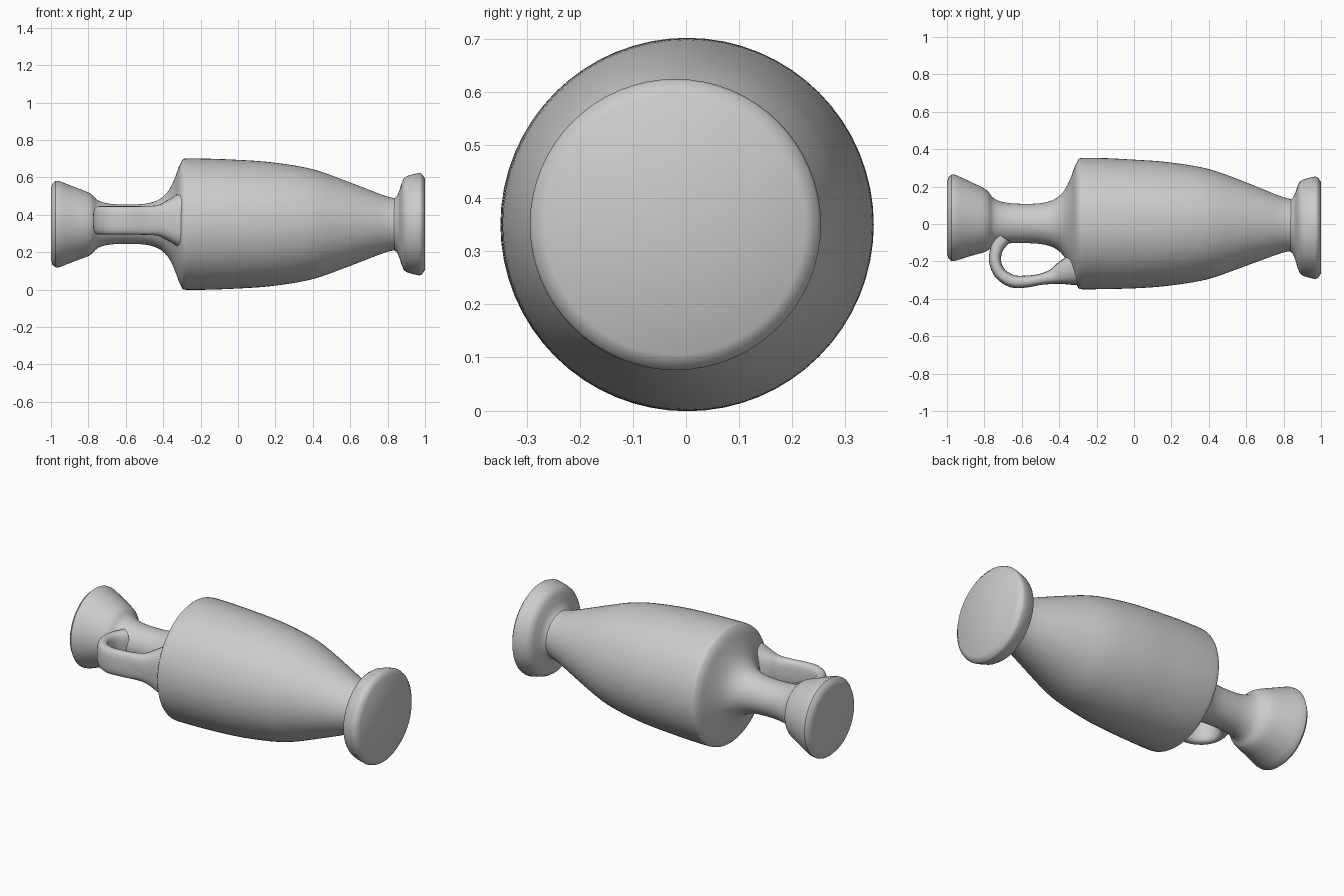
import bpy, bmesh, math
from mathutils import Vector

if "Cube" in bpy.data.objects:
    bpy.data.objects.remove(bpy.data.objects["Cube"])

clay = bpy.data.materials.new("grey clay")
clay.diffuse_color = (0.6, 0.6, 0.6, 1)
clay.use_nodes = True
clay.node_tree.nodes["Principled BSDF"].inputs["Base Color"].default_value = clay.diffuse_color


def skin(name, rings, angle):
    """Join closed rings of points into a capped, smooth-shaded tube."""
    bm = bmesh.new()
    loops = [[bm.verts.new(p) for p in ring] for ring in rings]
    n = len(loops[0])
    for a, b in zip(loops, loops[1:]):
        for i in range(n):
            j = (i + 1) % n
            bm.faces.new((a[i], a[j], b[j], b[i]))
    bm.faces.new(loops[0])
    bm.faces.new(loops[-1])
    bmesh.ops.recalc_face_normals(bm, faces=bm.faces)
    mesh = bpy.data.meshes.new(name)
    bm.to_mesh(mesh)
    bm.free()
    mesh.materials.append(clay)
    obj = bpy.data.objects.new(name, mesh)
    bpy.context.collection.objects.link(obj)
    bpy.ops.object.select_all(action='DESELECT')
    obj.select_set(True)
    bpy.context.view_layer.objects.active = obj
    bpy.ops.object.shade_smooth_by_angle(angle=math.radians(angle))
    return obj


def spline(points, steps):
    """Catmull-Rom interpolation through tuples of any length."""
    pts = [Vector(p) for p in points]
    pts = [2 * pts[0] - pts[1]] + pts + [2 * pts[-1] - pts[-2]]
    out = []
    for a, b, c, d in zip(pts, pts[1:], pts[2:], pts[3:]):
        for s in range(steps):
            t = s / steps
            out.append(0.5 * (2 * b + (c - a) * t + (2 * a - 5 * b + 4 * c - d) * t * t
                              + (3 * b - a - 3 * c + d) * t ** 3))
    return out + [pts[-2]]


def lathe(name, profile, angle=40, sides=64):
    """Turn (x, radius, y offset) around the lying vase axis."""
    rings = []
    for x, r, cy in profile:
        rings.append([(x, cy + r * math.cos(2 * math.pi * i / sides),
                       0.35 + r * math.sin(2 * math.pi * i / sides)) for i in range(sides)])
    return skin(name, rings, angle)


# mouth, neck, shoulder and belly in one turned shape
mouth = [(-1.0, 0.19, 0.033), (-0.993, 0.215, 0.033), (-0.975, 0.232, 0.033)]
neck = spline([(-0.955, 0.230, 0.033), (-0.87, 0.197, 0.027), (-0.79, 0.165, 0.018),
               (-0.75, 0.128, 0.010), (-0.69, 0.110, 0.005), (-0.60, 0.105, 0.003),
               (-0.50, 0.109, 0.002), (-0.43, 0.128, 0.002), (-0.38, 0.168, 0.002),
               (-0.345, 0.230, 0.002), (-0.315, 0.310, 0.002)], 4)
belly = spline([(-0.297, 0.345, 0.002), (-0.275, 0.351, 0.002), (-0.15, 0.350, 0.002),
                (0.0, 0.344, 0.0), (0.15, 0.334, 0.0), (0.30, 0.314, 0.0),
                (0.42, 0.288, 0.0), (0.55, 0.242, 0.0), (0.68, 0.192, -0.002),
                (0.78, 0.154, -0.004), (0.835, 0.140, -0.006), (0.87, 0.142, -0.01)], 4)
lathe("vase_body", mouth + neck + belly)

# disc foot
lathe("foot", [(0.835, 0.138, -0.008), (0.85, 0.150, -0.01), (0.863, 0.180, -0.013),
               (0.875, 0.220, -0.016), (0.887, 0.246, -0.018), (0.905, 0.258, -0.02),
               (0.94, 0.268, -0.02), (0.97, 0.274, -0.02), (0.982, 0.270, -0.02),
               (1.0, 0.245, -0.02)])

# strap handle: (x, y, half thickness, half width) along its path
path = spline([(-0.70, -0.07, 0.045, 0.075), (-0.735, -0.135, 0.034, 0.075),
               (-0.742, -0.205, 0.032, 0.076), (-0.712, -0.268, 0.033, 0.076),
               (-0.65, -0.306, 0.034, 0.076), (-0.58, -0.308, 0.032, 0.076),
               (-0.50, -0.296, 0.030, 0.077), (-0.43, -0.280, 0.042, 0.082),
               (-0.38, -0.262, 0.064, 0.105), (-0.32, -0.245, 0.085, 0.140)], 4)
rings = []
for k, (x, y, thick, width) in enumerate(path):
    before, after = path[max(k - 1, 0)], path[min(k + 1, len(path) - 1)]
    tangent = Vector((after[0] - before[0], after[1] - before[1])).normalized()
    ring = []
    for i in range(20):
        a = 2 * math.pi * i / 20
        c, s = math.cos(a), math.sin(a)
        # squared-off oval section
        u = thick * math.copysign(abs(c) ** 0.7, c)
        v = width * math.copysign(abs(s) ** 0.7, s)
        ring.append((x - tangent.y * u, y + tangent.x * u, 0.37 + v))
    rings.append(ring)
skin("handle", rings, 60)
